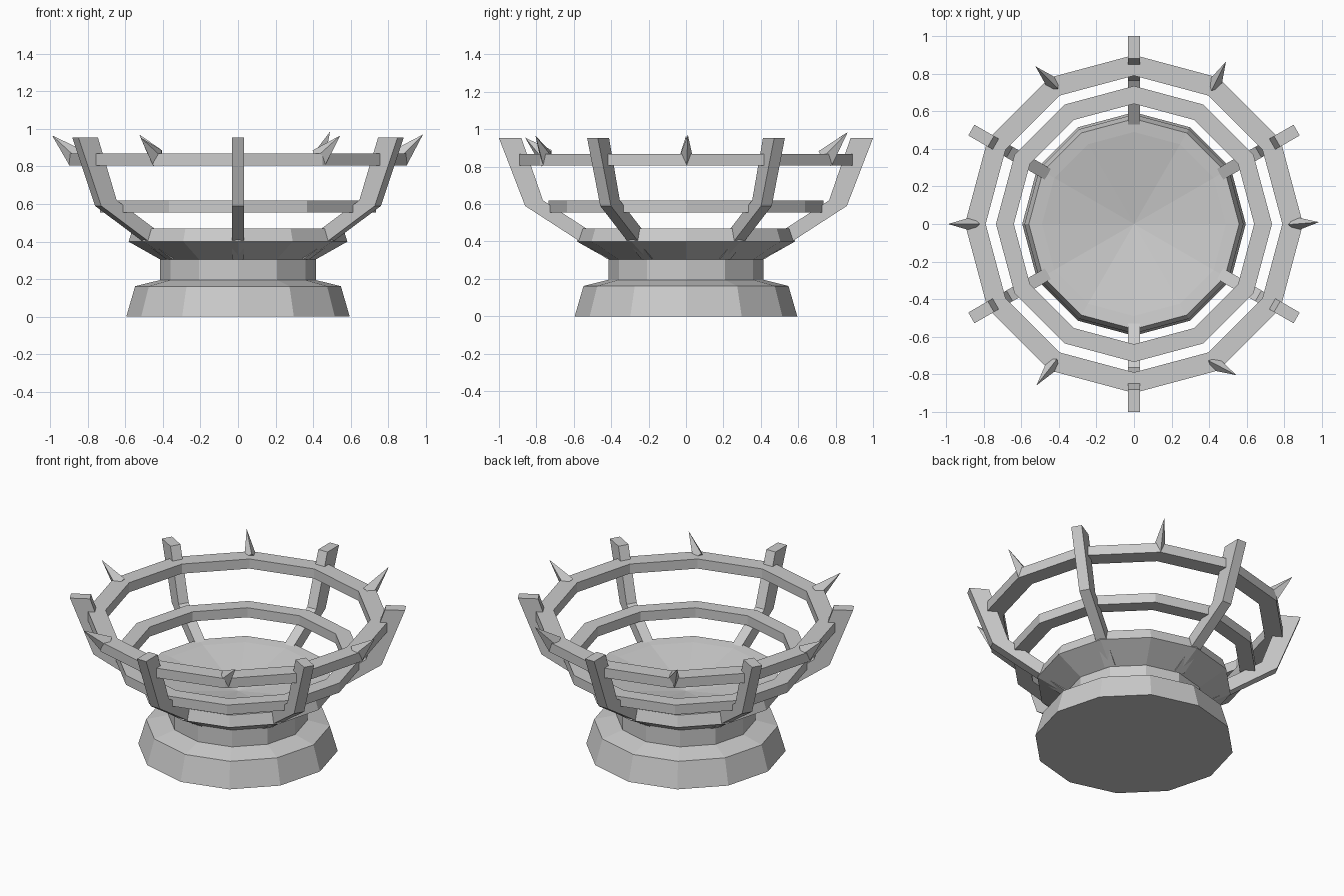
import bpy, bmesh, math
from mathutils import Vector

if "Cube" in bpy.data.objects:
    bpy.data.objects.remove(bpy.data.objects["Cube"])

SIDES = 12

def finish(name, bm):
    bmesh.ops.recalc_face_normals(bm, faces=bm.faces)
    me = bpy.data.meshes.new(name)
    bm.to_mesh(me)
    bm.free()
    ob = bpy.data.objects.new(name, me)
    bpy.context.collection.objects.link(ob)
    return ob

def lathe(name, profile, closed=False):
    """Revolve (radius, z) points; radius 0 gives a single pole vertex."""
    bm = bmesh.new()
    rings = []
    for r, z in profile:
        if r == 0:
            rings.append([bm.verts.new((0, 0, z))] * SIDES)
        else:
            rings.append([bm.verts.new((r * math.cos(i * math.tau / SIDES),
                                        r * math.sin(i * math.tau / SIDES), z))
                          for i in range(SIDES)])
    pairs = list(zip(rings, rings[1:]))
    if closed:
        pairs.append((rings[-1], rings[0]))
    for a, b in pairs:
        for i in range(SIDES):
            j = (i + 1) % SIDES
            bm.faces.new(list(dict.fromkeys((a[i], a[j], b[j], b[i]))))
    if not closed and profile[0][0] > 0:
        bm.faces.new(rings[0])
    return finish(name, bm)

def hoop(name, inner, outer, z0, z1):
    return lathe(name, [(inner, z0), (outer, z0), (outer, z1), (inner, z1)], True)

# Pedestal, neck and shallow bowl
lathe("pedestal_bowl", [(0.595, 0), (0.548, 0.162), (0.415, 0.195), (0.415, 0.305),
                        (0.583, 0.40), (0.56, 0.47), (0.49, 0.462), (0, 0.37)])

# Basket hoops
hoop("middle_hoop", 0.64, 0.735, 0.555, 0.618)
hoop("upper_hoop", 0.79, 0.90, 0.805, 0.868)

# Six bent ribs
RIB = [(0.42, 0.305), (0.86, 0.59), (1.0, 0.953), (0.88, 0.953), (0.765, 0.62), (0.38, 0.37)]
for k in range(6):
    a = math.radians(30 + 60 * k)
    out = Vector((math.cos(a), math.sin(a), 0))
    side = Vector((-math.sin(a), math.cos(a), 0)) * 0.033
    bm = bmesh.new()
    lo, hi = [[bm.verts.new(out * r + Vector((0, 0, z)) + side * s) for r, z in RIB]
              for s in (-1, 1)]
    bm.faces.new(lo)
    bm.faces.new(hi)
    for i in range(len(RIB)):
        j = (i + 1) % len(RIB)
        bm.faces.new((lo[i], lo[j], hi[j], hi[i]))
    finish(f"rib_{k + 1}", bm)

# Six slightly uneven spikes between the ribs
TIPS = [(0.985, 0.01, 0.97), (0.49, 0.865, 0.985), (-0.525, 0.84, 0.97),
        (-0.99, 0.0, 0.965), (-0.52, -0.86, 0.955), (0.545, -0.805, 0.965)]
for k, tip in enumerate(TIPS):
    a = math.radians(60 * k)
    base = Vector((0.86 * math.cos(a), 0.86 * math.sin(a), 0.845))
    d = (Vector(tip) - base).normalized()
    t = Vector((0, 0, 1)).cross(d).normalized()
    n = d.cross(t)
    bm = bmesh.new()
    ring = [bm.verts.new(base + v) for v in (n * 0.055, t * 0.038, n * -0.055, t * -0.038)]
    top = bm.verts.new(tip)
    bm.faces.new(ring)
    for i in range(4):
        bm.faces.new((ring[i], ring[(i + 1) % 4], top))
    finish(f"spike_{k + 1}", bm)
